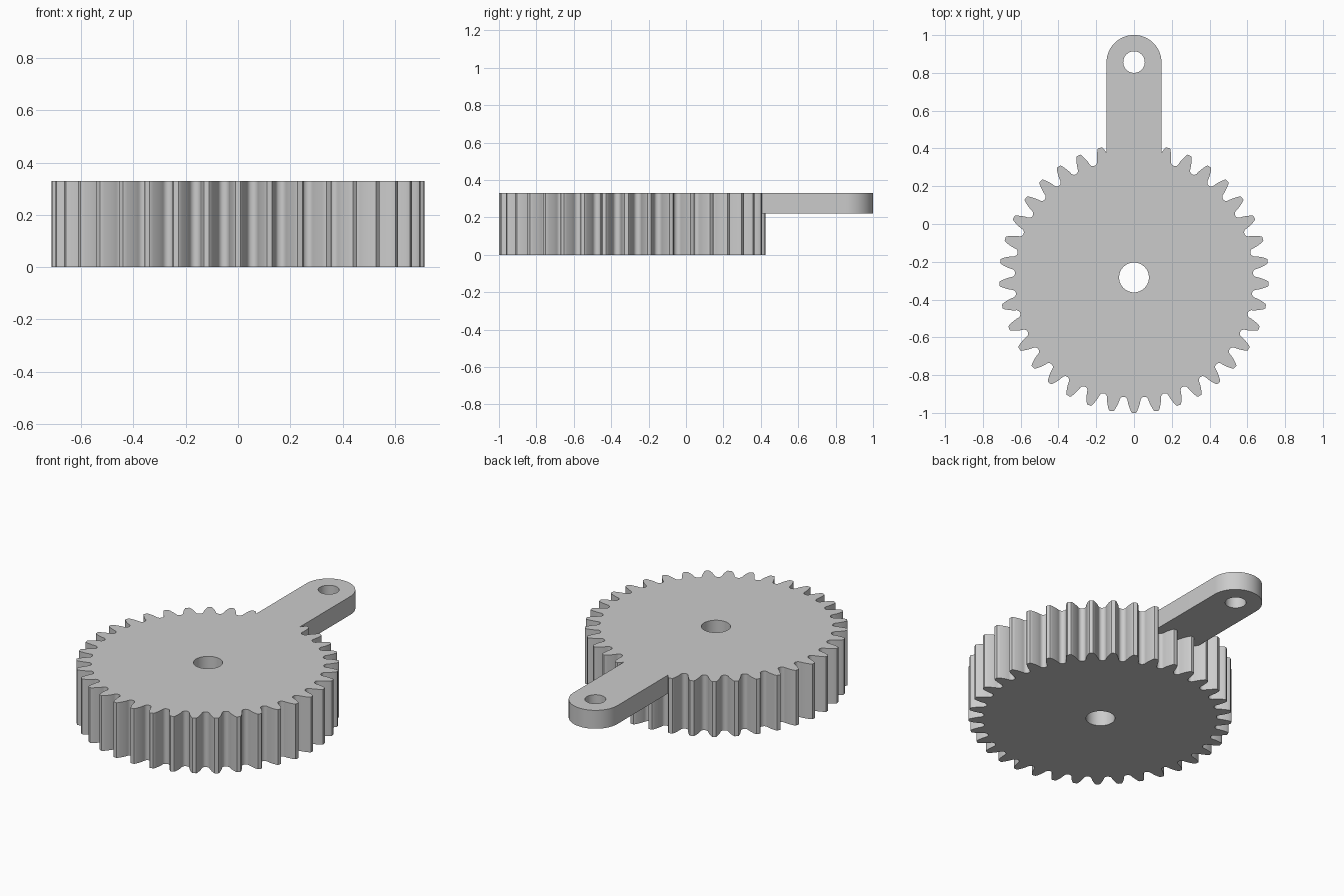
import bpy, bmesh
from math import pi, sin, cos, tan, acos, sqrt, radians

cube = bpy.data.objects.get("Cube")
if cube:
    bpy.data.objects.remove(cube, do_unlink=True)

TEETH, TIP_R, ROOT_R = 37, 0.713, 0.63
HEIGHT, ARM_BOTTOM = 0.33, 0.22
GEAR_Y, ARM_Y, ARM_R = -0.287, 0.855, 0.1455

grey = bpy.data.materials.new("grey")
grey.use_nodes = True
colour = (0.6, 0.6, 0.6, 1)
grey.diffuse_color = colour
grey.node_tree.nodes["Principled BSDF"].inputs["Base Color"].default_value = colour


def prism(name, outline, z0, z1):
    """Extrude a closed 2D outline from z0 to z1."""
    bm = bmesh.new()
    face = bm.faces.new([bm.verts.new((x, y, z0)) for x, y in outline])
    new = bmesh.ops.extrude_face_region(bm, geom=[face])["geom"]
    top = [v for v in new if isinstance(v, bmesh.types.BMVert)]
    bmesh.ops.translate(bm, verts=top, vec=(0, 0, z1 - z0))
    bmesh.ops.recalc_face_normals(bm, faces=bm.faces)
    mesh = bpy.data.meshes.new(name)
    bm.to_mesh(mesh)
    bm.free()
    mesh.materials.append(grey)
    obj = bpy.data.objects.new(name, mesh)
    bpy.context.collection.objects.link(obj)
    return obj


def arc(cy, r, a0, a1, n):
    return [(r * cos(a0 + (a1 - a0) * i / n), cy + r * sin(a0 + (a1 - a0) * i / n))
            for i in range(n + 1)]


def combine(target, other, operation):
    mod = target.modifiers.new(operation.lower(), 'BOOLEAN')
    mod.operation, mod.solver, mod.object = operation, 'EXACT', other
    bpy.context.view_layer.objects.active = target
    bpy.ops.object.modifier_apply(modifier=mod.name)
    bpy.data.objects.remove(other, do_unlink=True)


# Involute tooth: half of its angular width at a given radius
pitch_r = TIP_R * TEETH / (TEETH + 2)
base_r = pitch_r * cos(radians(20))


def half_angle(r):
    a = acos(min(1, base_r / r))
    inv = lambda t: tan(t) - t
    return pi / (2 * TEETH) + inv(radians(20)) - inv(a) - 0.002


# One flank from the rounded root to the tip, as (radius, half angle)
step = pi / TEETH
fillet_r = 0.652
gap = step - half_angle(fillet_r)
flank = [(fillet_r - (fillet_r - ROOT_R) * sqrt(1 - t * t), step - gap * t)
         for t in (0.25, 0.55, 0.8, 0.95, 1)]
flank += [(r, half_angle(r)) for r in (0.668, 0.684, 0.698, 0.708)]
flank.append((TIP_R, half_angle(TIP_R) - 0.003))

# Gear outline, with one tooth pointing to the front
outline = []
for k in range(TEETH):
    mid = -pi / 2 + 2 * step * k
    side = [(r, mid - a) for r, a in flank]
    side += [(r, mid + a) for r, a in reversed(flank)]
    outline += [(r * cos(a), GEAR_Y + r * sin(a)) for r, a in side]
gear = prism("gear_with_arm", outline, 0, HEIGHT)

# Flat arm with a round end, flush with the top of the gear
arm_outline = arc(ARM_Y, ARM_R, 0, pi, 40) + [(-ARM_R, 0), (ARM_R, 0)]
combine(gear, prism("arm", arm_outline, ARM_BOTTOM, HEIGHT), 'UNION')

# Shaft hole and arm hole
for y, r in ((-0.283, 0.079), (ARM_Y + 0.002, 0.057)):
    hole = prism("hole_cutter", arc(y, r, 0, 2 * pi, 48)[:-1], -0.1, HEIGHT + 0.1)
    combine(gear, hole, 'DIFFERENCE')

bpy.ops.object.select_all(action='DESELECT')
gear.select_set(True)
bpy.context.view_layer.objects.active = gear
bpy.ops.object.shade_smooth_by_angle(angle=radians(25))
